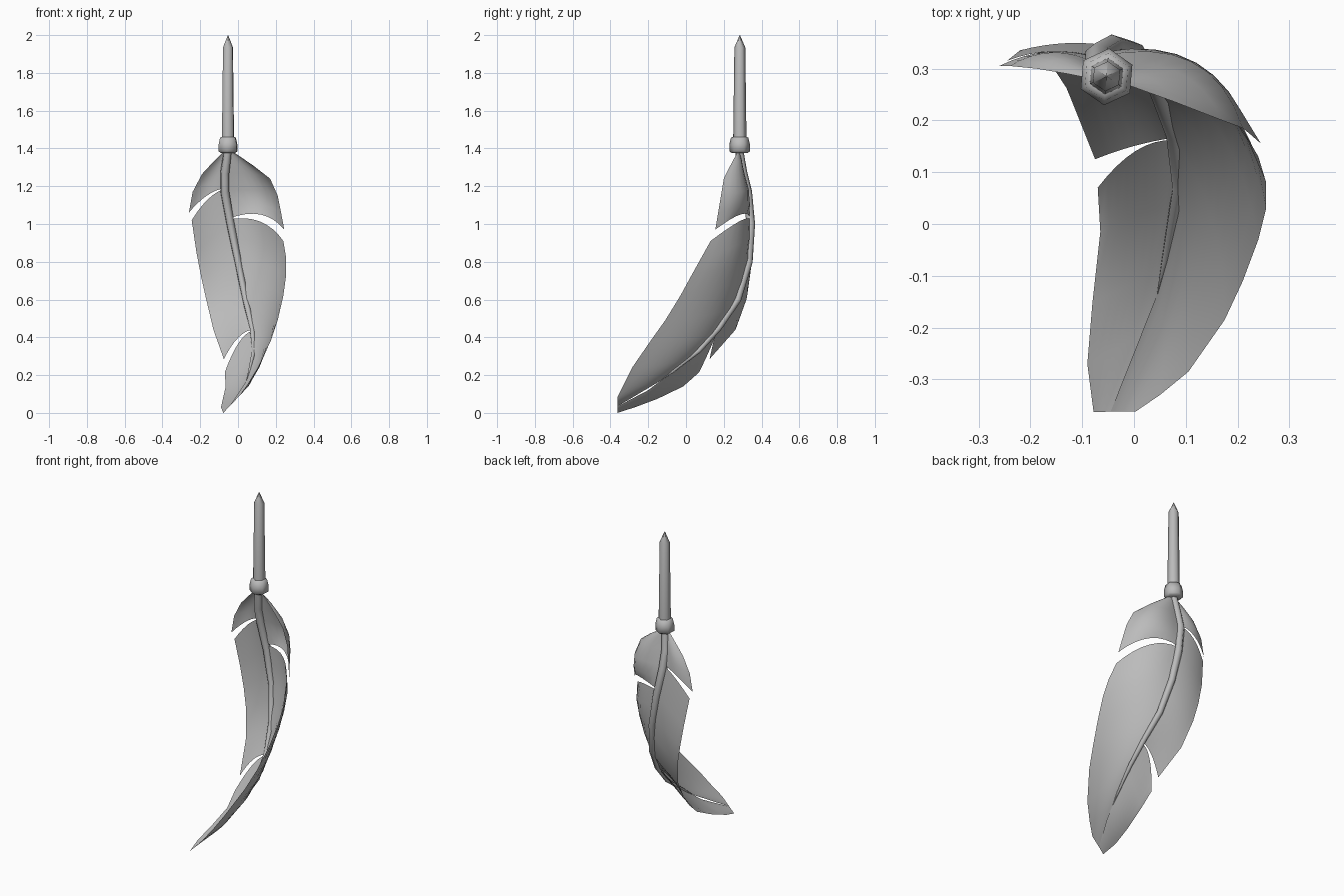
import bpy, math
from mathutils import Vector

if "Cube" in bpy.data.objects:
    bpy.data.objects.remove(bpy.data.objects["Cube"])

grey = bpy.data.materials.new("plain_grey")
grey.diffuse_color = (0.5, 0.5, 0.5, 1)
grey.use_nodes = True
grey.node_tree.nodes["Principled BSDF"].inputs["Base Color"].default_value = grey.diffuse_color

# Midline of the feather, from the collar down to the tip
MID = [Vector(p) for p in [
    (-.053, .28, 1.40), (-.07, .30, 1.27), (-.07, .325, 1.17), (-.04, .343, 1.0),
    (0, .333, .8), (.04, .275, .6), (.075, .175, .45), (.085, .07, .33),
    (.06, -.07, .22), (.03, -.2, .12), (-.045, -.362, .035)]]


def mid(z):
    """Point on the midline at height z."""
    for a, b in zip(MID, MID[1:]):
        if z >= b.z:
            return a.lerp(b, (a.z - z) / (a.z - b.z))
    return MID[-1].copy()


def add_mesh(name, verts, faces, angle):
    me = bpy.data.meshes.new(name)
    me.from_pydata(verts, [], faces)
    me.materials.append(grey)
    ob = bpy.data.objects.new(name, me)
    bpy.context.collection.objects.link(ob)
    bpy.ops.object.select_all(action='DESELECT')
    ob.select_set(True)
    bpy.context.view_layer.objects.active = ob
    bpy.ops.object.shade_smooth_by_angle(angle=math.radians(angle))
    return ob


def vane(name, rows, n=8):
    """Sheet of curved barb rows: (root height, outer edge point, bulge)."""
    verts, faces = [], []
    for z, edge, bulge in rows:
        root, edge, bulge = mid(z), Vector(edge), Vector(bulge)
        for i in range(n + 1):
            t = i / n
            verts.append(root.lerp(edge, t) + 4 * t * (1 - t) * bulge)
    for r in range(len(rows) - 1):
        for i in range(n):
            a = r * (n + 1) + i
            faces.append((a, a + 1, a + n + 2, a + n + 1))
    add_mesh(name, verts, faces, 60)


def lathe(name, profile, x, y, sides=6, turn=25):
    """Closed turned part from (radius, height) pairs."""
    verts = [(x + r * math.cos(math.radians(turn) + k * math.tau / sides),
              y + r * math.sin(math.radians(turn) + k * math.tau / sides), z)
             for r, z in profile for k in range(sides)]
    faces = [(j * sides + k, j * sides + (k + 1) % sides,
              (j + 1) * sides + (k + 1) % sides, (j + 1) * sides + k)
             for j in range(len(profile) - 1) for k in range(sides)]
    faces.append(tuple(reversed(range(sides))))
    faces.append(tuple(range((len(profile) - 1) * sides, len(profile) * sides)))
    add_mesh(name, verts, faces, 61)


# Pen shaft with pointed end, and collar
lathe("pen_shaft", [(.036, 1.40), (.029, 1.935), (.001, 2.0)], -.053, .285)
lathe("collar", [(.04, 1.375), (.055, 1.385), (.055, 1.42), (.046, 1.458), (.03, 1.463)],
      -.053, .284)

# Central quill, tapering to a point
cu = bpy.data.curves.new("quill", 'CURVE')
cu.dimensions = '3D'
cu.bevel_depth = 1
cu.bevel_resolution = 1
cu.use_fill_caps = True
path = MID[:9] + [mid(.17)]
radii = [.022, .025, .025, .023, .02, .018, .015, .012, .007, .001]
sp = cu.splines.new('POLY')
sp.points.add(len(path) - 1)
for p, co, r in zip(sp.points, path, radii):
    p.co = (*co, 1)
    p.radius = r
sp.use_smooth = True
cu.materials.append(grey)
bpy.context.collection.objects.link(bpy.data.objects.new("quill", cu))

# Right side vanes
vane("right_upper_vane", [
    (1.39, (-.03, .275, 1.385), (0, 0, 0)),
    (1.34, (.08, .235, 1.31), (.01, .025, .01)),
    (1.27, (.17, .20, 1.24), (.03, .045, .01)),
    (1.18, (.21, .185, 1.15), (.04, .06, .01)),
    (1.10, (.228, .17, 1.06), (.035, .06, .02)),
    (1.03, (.245, .155, .97), (.02, .04, .05))])
vane("right_lower_vane", [
    (1.025, (.24, .13, .91), (.02, .045, .045)),
    (.93, (.255, .08, .82), (.035, .055, .01)),
    (.82, (.255, .03, .73), (.035, .05, 0)),
    (.70, (.24, -.03, .62), (.035, .045, 0)),
    (.56, (.21, -.11, .49), (.03, .035, -.01)),
    (.43, (.175, -.185, .385), (.025, .025, -.015)),
    (.31, (.105, -.285, .24), (.02, .01, -.02)),
    (.17, (.05, -.33, .15), (.01, .005, -.015)),
    (.035, (.003, -.362, .085), (0, 0, 0))])

# Left side vanes
vane("left_upper_vane", [
    (1.39, (-.08, .28, 1.38), (0, 0, 0)),
    (1.34, (-.13, .29, 1.33), (0, .01, 0)),
    (1.29, (-.19, .30, 1.265), (0, .02, 0)),
    (1.24, (-.24, .305, 1.17), (0, .025, .01)),
    (1.19, (-.26, .305, 1.06), (0, .02, .025))])
vane("left_middle_vane", [
    (1.185, (-.245, .315, 1.02), (0, .015, .03)),
    (1.0, (-.22, .335, .85), (0, .01, .01)),
    (.86, (-.195, .335, .72), (0, .01, 0)),
    (.72, (-.168, .32, .6), (0, .01, 0)),
    (.57, (-.13, .262, .44), (0, .01, 0)),
    (.44, (-.075, .125, .285), (0, .005, .035))])
vane("left_lower_vane", [
    (.435, (-.07, .07, .215), (0, .025, .045)),
    (.30, (-.065, -.015, .14), (0, .01, 0)),
    (.20, (-.08, -.15, .075), (.01, .005, -.01)),
    (.12, (-.09, -.27, .03), (.005, 0, -.01)),
    (.035, (-.078, -.363, 0), (0, 0, 0))])
